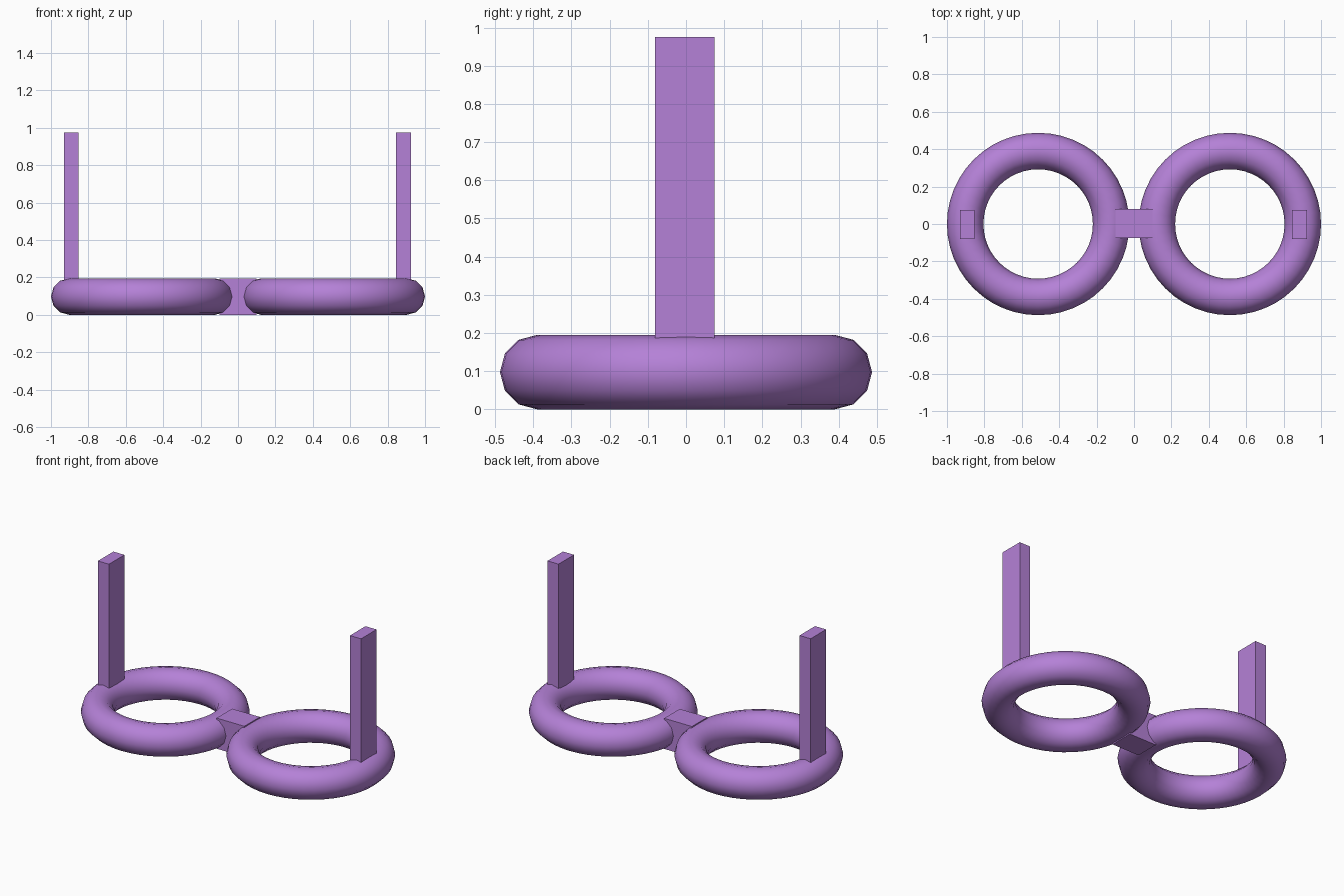
import bpy
import math

if "Cube" in bpy.data.objects:
    bpy.data.objects.remove(bpy.data.objects["Cube"])

purple = bpy.data.materials.new("purple")
purple.diffuse_color = (0.46, 0.22, 0.68, 1)
purple.use_nodes = True
purple.node_tree.nodes["Principled BSDF"].inputs["Base Color"].default_value = purple.diffuse_color

R, r = 0.390, 0.0975      # rim ring radius and tube radius
CX = 0.5125               # rim centre offset


def box(name, lo, hi):
    size = [b - a for a, b in zip(lo, hi)]
    mid = [(a + b) / 2 for a, b in zip(lo, hi)]
    bpy.ops.mesh.primitive_cube_add(size=1, location=mid)
    ob = bpy.context.object
    ob.name = name
    ob.scale = size
    bpy.ops.object.transform_apply(location=False, rotation=False, scale=True)
    ob.data.materials.append(purple)


# round lens rims
for side, sx in (("left", -1), ("right", 1)):
    bpy.ops.mesh.primitive_torus_add(major_radius=R, minor_radius=r,
                                     major_segments=48, minor_segments=12,
                                     location=(sx * CX, 0, r))
    rim = bpy.context.object
    rim.name = side + "_rim"
    rim.data.materials.append(purple)
    bpy.ops.object.shade_smooth_by_angle(angle=math.radians(40))

# nose bridge
box("bridge", (-0.098, -0.076, 0), (0.098, 0.08, 0.195))

# temple arms, rooted inside the rims
for side, cx in (("left", -0.892), ("right", 0.885)):
    box(side + "_temple", (cx - 0.039, -0.081, 0.1), (cx + 0.039, 0.075, 0.975))
